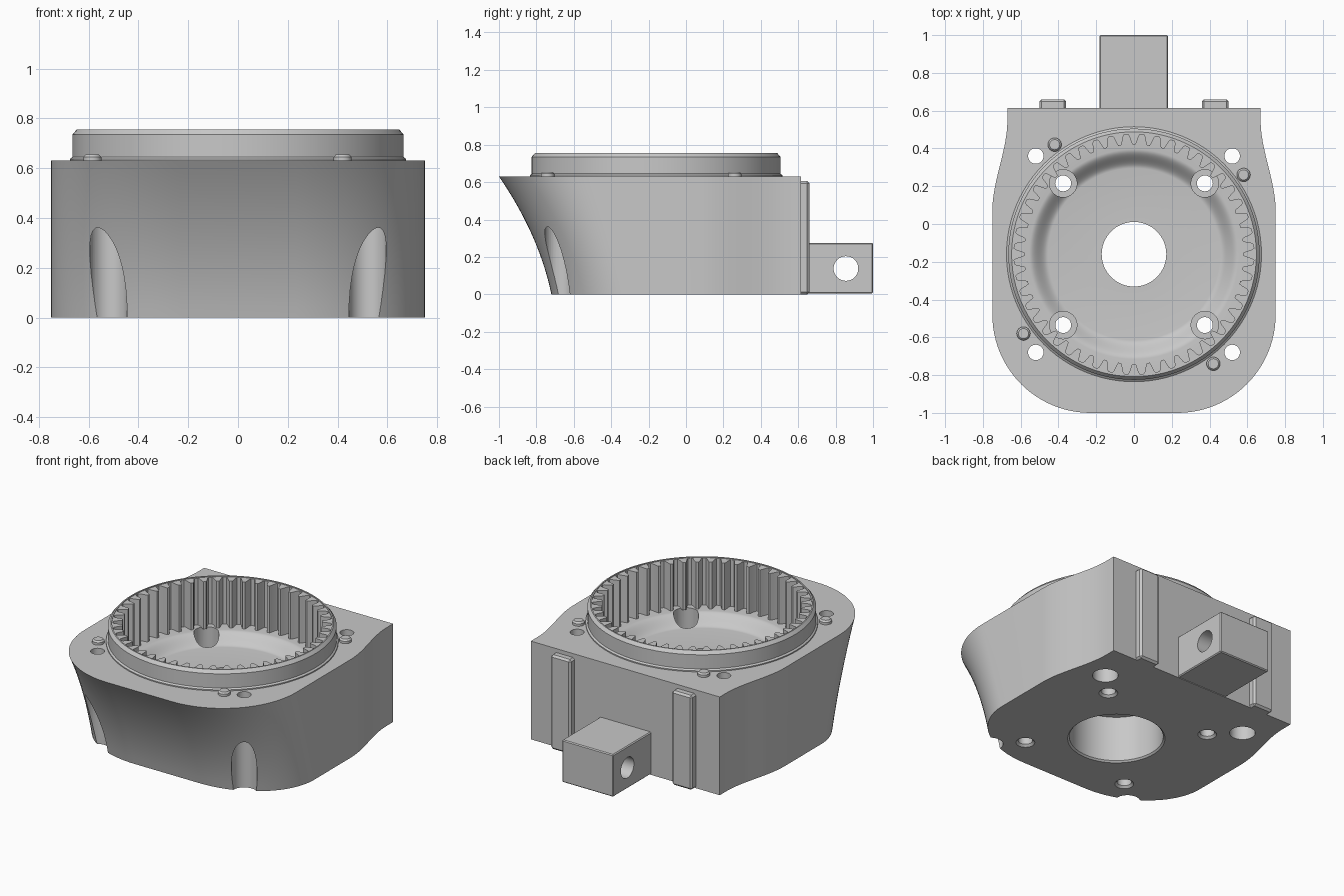
import bpy, bmesh, math
from mathutils import Matrix

if "Cube" in bpy.data.objects:
    bpy.data.objects.remove(bpy.data.objects["Cube"], do_unlink=True)

grey = bpy.data.materials.new("machined grey")
grey.use_nodes = True
grey.diffuse_color = (0.58, 0.58, 0.58, 1)
grey.node_tree.nodes["Principled BSDF"].inputs["Base Color"].default_value = (0.58, 0.58, 0.58, 1)

CY = -0.16          # y of the ring axis
TOP = 0.63          # deck height
LEDGE = 0.45        # lower end of the gear teeth
FLOOR = 0.385       # cavity floor


def finish(name, bm):
    bmesh.ops.recalc_face_normals(bm, faces=bm.faces)
    mesh = bpy.data.meshes.new(name)
    bm.to_mesh(mesh)
    bm.free()
    ob = bpy.data.objects.new(name, mesh)
    ob.data.materials.append(grey)
    bpy.context.collection.objects.link(ob)
    return ob


def activate(ob):
    bpy.ops.object.select_all(action='DESELECT')
    ob.select_set(True)
    bpy.context.view_layer.objects.active = ob


def smooth(ob):
    activate(ob)
    bpy.ops.object.shade_smooth_by_angle(angle=math.radians(30))


def lathe(name, profile, x, y, steps=32, closed=False):
    """Spin a (radius, z) profile around a vertical axis."""
    bm = bmesh.new()
    vs = [bm.verts.new((r, 0, z)) for r, z in profile]
    es = [bm.edges.new(p) for p in zip(vs, vs[1:])]
    if closed:
        es.append(bm.edges.new((vs[-1], vs[0])))
    bmesh.ops.spin(bm, geom=vs + es, cent=(0, 0, 0), axis=(0, 0, 1),
                   angle=math.tau, steps=steps)
    bmesh.ops.remove_doubles(bm, verts=bm.verts, dist=1e-5)
    ob = finish(name, bm)
    ob.location = (x, y, 0)
    return ob


def box(name, x0, x1, y0, y1, z0, z1, bevel):
    bm = bmesh.new()
    bmesh.ops.create_cube(bm, size=1)
    bmesh.ops.scale(bm, vec=(x1 - x0, y1 - y0, z1 - z0), verts=bm.verts)
    bmesh.ops.translate(bm, vec=((x0 + x1) / 2, (y0 + y1) / 2, (z0 + z1) / 2), verts=bm.verts)
    bmesh.ops.bevel(bm, geom=bm.edges[:], offset=bevel, segments=1, affect='EDGES')
    return finish(name, bm)


def cut(target, cutter):
    cutter.hide_render = True
    bpy.context.view_layer.update()
    mod = target.modifiers.new("cut", 'BOOLEAN')
    mod.operation = 'DIFFERENCE'
    mod.solver = 'EXACT'
    mod.object = cutter
    activate(target)
    bpy.ops.object.modifier_apply(modifier=mod.name)
    bpy.data.objects.remove(cutter, do_unlink=True)


def outline(t):
    """Body outline at height fraction t; the front wall flares outward."""
    front = -0.72 - 0.28 * (0.46 * t + 0.54 * t * t)
    cy = -0.30 - 0.18 * t
    half = [(0.67, 0.615)]
    for i in range(13):
        u = i / 12
        half.append((0.67 + 0.08 * u * u * (3 - 2 * u), 0.55 - 0.48 * u))
    for i in range(25):
        a = math.pi / 2 * i / 24
        half.append((0.23 + 0.52 * math.cos(a), cy + (front - cy) * math.sin(a)))
    return half + [(-x, y) for x, y in reversed(half)]


# Housing body lofted from floor to deck
bm = bmesh.new()
LEVELS = 14
rows = [[bm.verts.new((x, y, TOP * k / LEVELS)) for x, y in outline(k / LEVELS)]
        for k in range(LEVELS + 1)]
for lo, hi in zip(rows, rows[1:]):
    for i in range(len(lo)):
        j = (i + 1) % len(lo)
        bm.faces.new((lo[i], lo[j], hi[j], hi[i]))
bm.faces.new(rows[0])
bm.faces.new(rows[-1])
body = finish("housing_body", bm)

# Cavity whose floor rises in a soft S-curve to the teeth
bowl = [(0.555 - 0.10 * u, LEDGE - (LEDGE - FLOOR) * u * u * (3 - 2 * u))
        for u in (i / 12 for i in range(13))]
cut(body, lathe("cavity_cutter", [(0, 0.9), (0.645, 0.9), (0.645, LEDGE)] + bowl + [(0, FLOOR)],
                0, CY, 96))
# Centre bore, wide below and narrow through the floor
cut(body, lathe("bore_cutter", [(0, -0.1), (0.283, -0.1), (0.283, 0), (0.273, 0.01),
                                (0.273, 0.3), (0.171, 0.3), (0.171, 0.6), (0, 0.6)], 0, CY, 64))

# Counterbored corner holes, and floor screw holes sunk from above
for sx in (-1, 1):
    for y in (0.36, -0.68):
        cut(body, lathe("corner_cutter", [(0, -0.1), (0.075, -0.1), (0.075, 0.5), (0.041, 0.5),
                                          (0.041, 0.8), (0, 0.8)], sx * 0.52, y))
    for y in (0.215, -0.535):
        cut(body, lathe("screw_cutter", [(0, -0.1), (0.055, -0.1), (0.055, 0), (0.042, 0.013),
                                         (0.042, 0.3), (0.073, 0.3), (0.073, 0.46), (0, 0.46)],
                        sx * 0.375, y))
smooth(body)

# Raised collar around the gear
smooth(lathe("collar", [(0.64, 0.47), (0.65, 0.47), (0.65, 0.62), (0.675, 0.62), (0.675, 0.637),
                        (0.665, 0.645), (0.665, 0.735), (0.648, 0.755), (0.64, 0.755)],
             0, CY, 96, closed=True))

# Internal ring gear
TEETH = 48
TOOTH = [(-0.10, 0.58), (0.10, 0.58), (0.17, 0.59), (0.30, 0.626), (0.38, 0.635),
         (0.62, 0.635), (0.70, 0.626), (0.83, 0.59)]
bm = bmesh.new()
loops = []
for k in range(TEETH):
    for f, r in TOOTH:
        a = math.tau * (k + f) / TEETH
        c, s = math.cos(a), math.sin(a)
        loops.append([bm.verts.new((q * c, q * s + CY, z))
                      for q, z in ((r, LEDGE - 0.005), (r, 0.75), (0.65, 0.75),
                                   (0.65, LEDGE - 0.005))])
for p, q in zip(loops, loops[1:] + loops[:1]):
    for i in range(4):
        j = (i + 1) % 4
        bm.faces.new((p[i], q[i], q[j], p[j]))
smooth(finish("ring_gear", bm))

# Locating pins on the deck
for x, y in ((-0.42, 0.42), (0.58, 0.26), (-0.585, -0.58), (0.42, -0.74)):
    smooth(lathe("deck_pin", [(0, 0.6), (0.036, 0.6), (0.036, 0.645), (0.027, 0.655), (0, 0.655)],
                 x, y, 24))

# Back rails
for sx in (-1, 1):
    box("back_rail", sx * 0.43 - 0.071, sx * 0.43 + 0.071, 0.58, 0.66, 0, 0.605, 0.012)

# Rear mounting lug with a cross hole
lug = box("rear_lug", -0.183, 0.18, 0.59, 1.0, 0.004, 0.275, 0.006)
hole = lathe("lug_cutter", [(0, -0.4), (0.066, -0.4), (0.066, 0.4), (0, 0.4)], 0, 0)
hole.data.transform(Matrix.Rotation(math.pi / 2, 4, 'Y'))
hole.location = (0, 0.855, 0.138)
cut(lug, hole)
smooth(lug)
